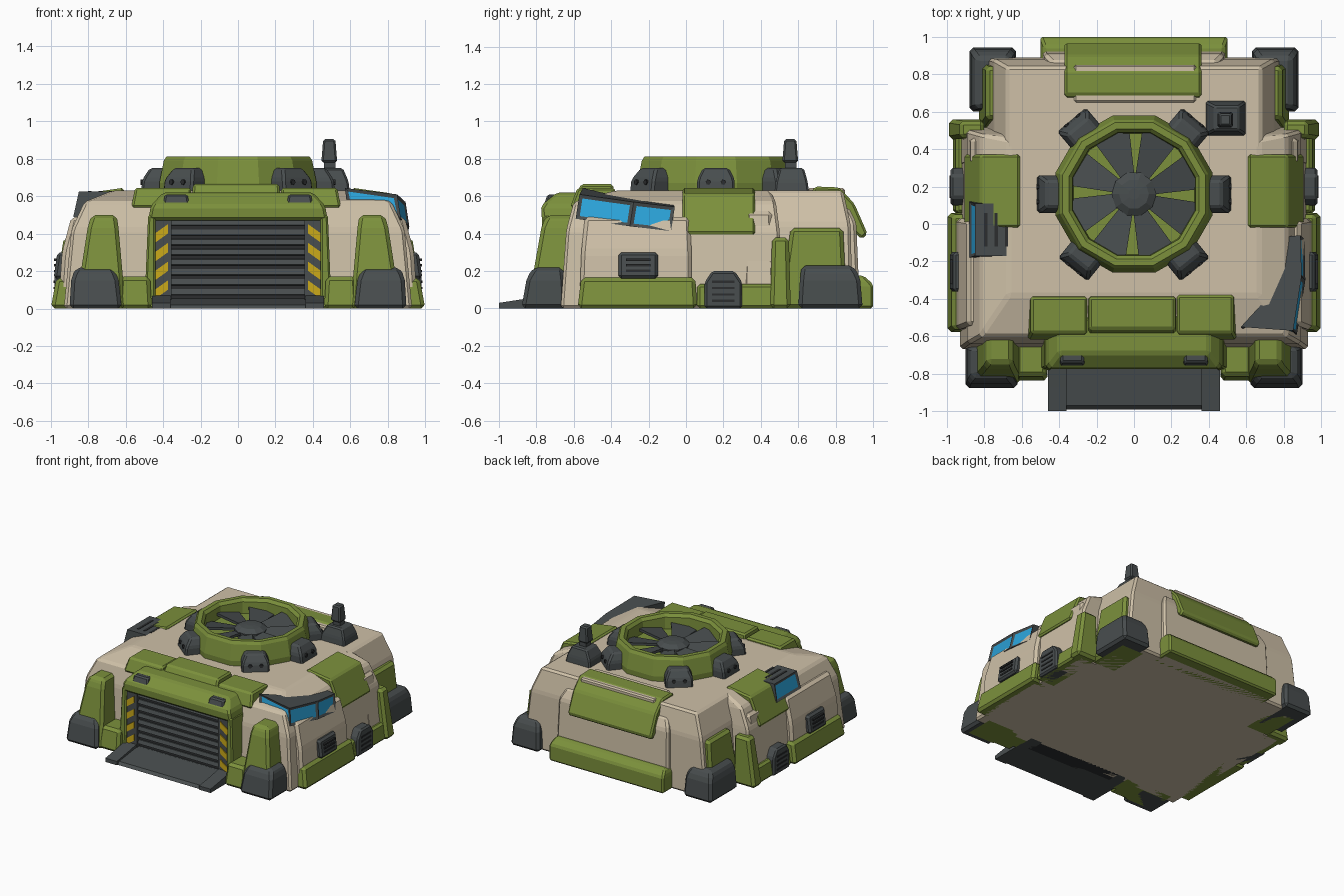
import bpy, bmesh, math
from mathutils import Matrix, Vector

default_cube = bpy.data.objects.get("Cube")
if default_cube:
    bpy.data.objects.remove(default_cube, do_unlink=True)


def make_material(name, rgb):
    material = bpy.data.materials.new(name)
    material.use_nodes = True
    material.diffuse_color = (*rgb, 1)
    shader = next(n for n in material.node_tree.nodes if n.type == "BSDF_PRINCIPLED")
    shader.inputs["Base Color"].default_value = (*rgb, 1)
    return material


colours = {
    "olive": make_material("olive green paint", (.2, .28, .045)),
    "sand": make_material("sand paint", (.62, .53, .39)),
    "charcoal": make_material("charcoal metal", (.065, .075, .077)),
    "black": make_material("dark groove", (.025, .027, .028)),
    "blue": make_material("blue glass", (.025, .38, .72)),
    "yellow": make_material("warning yellow", (.6, .4, .01)),
}
PIVOT = Vector((0, .16, 0))


def loft(name, colour, rings, bevel=0, mirror=False, spin=0, glass=None):
    """Skin between rings of points; optional bevel, mirrored copy, turn about the fan, inset glass."""
    for side in ((1, -1) if mirror else (1,)):
        bm = bmesh.new()
        loops = [[bm.verts.new(p) for p in ring] for ring in rings]
        count = len(loops[0])
        bm.faces.new(loops[0][::-1])
        bm.faces.new(loops[-1])
        for low, high in zip(loops, loops[1:]):
            for i in range(count):
                j = (i + 1) % count
                bm.faces.new((low[i], low[j], high[j], high[i]))
        bmesh.ops.recalc_face_normals(bm, faces=bm.faces)
        if bevel:
            bmesh.ops.bevel(bm, geom=bm.edges[:], offset=bevel, segments=1,
                            affect="EDGES", clamp_overlap=True)
        if glass:
            bm.normal_update()
            for face in [f for f in bm.faces if glass(f)]:
                bmesh.ops.inset_individual(bm, faces=[face], thickness=.026, depth=-.008)
                face.material_index = 1
        if spin:
            turn = Matrix.Translation(PIVOT) @ Matrix.Rotation(spin, 4, "Z") @ Matrix.Translation(-PIVOT)
            bm.transform(turn)
        if side < 0:
            bm.transform(Matrix.Scale(-1, 4, (1, 0, 0)))
        bmesh.ops.recalc_face_normals(bm, faces=bm.faces)
        prefix = ("left_" if side > 0 else "right_") if mirror else ""
        mesh = bpy.data.meshes.new(prefix + name)
        bm.to_mesh(mesh)
        bm.free()
        mesh.materials.append(colours[colour])
        if glass:
            mesh.materials.append(colours["blue"])
        bpy.context.collection.objects.link(bpy.data.objects.new(prefix + name, mesh))


def block(name, colour, *boxes, **options):
    """Stack of rectangles, each given as x0, x1, y0, y1, z."""
    rings = [[(a, c, z), (b, c, z), (b, d, z), (a, d, z)] for a, b, c, d, z in boxes]
    loft(name, colour, rings, **options)


def plain_box(name, colour, x0, x1, y0, y1, z0, z1, **options):
    block(name, colour, (x0, x1, y0, y1, z0), (x0, x1, y0, y1, z1), **options)


def prism(name, colour, outline, axis, low, high, **options):
    place = {"x": lambda a, b, h: (h, a, b), "y": lambda a, b, h: (a, h, b),
             "z": lambda a, b, h: (a, b, h)}[axis]
    loft(name, colour, [[place(a, b, h) for a, b in outline] for h in (low, high)], **options)


def lathe(name, colour, profile, sides, phase=0):
    rings = []
    for radius, z in profile:
        angles = [math.tau * (i + phase) / sides for i in range(sides)]
        rings.append([PIVOT + Vector((radius * math.cos(a), radius * math.sin(a), z)) for a in angles])
    loft(name, colour, rings)


# Hull
block("main_hull", "sand", (-.93, .93, -.67, .52, 0), (-.89, .89, -.64, .5, .42),
      (-.82, .82, -.6, .48, .57), (-.67, .67, -.38, .45, .63), bevel=.015)
block("rear_hull", "sand", (-.8, .8, .4, .89, 0), (-.75, .75, .4, .88, .45),
      (-.68, .68, .4, .84, .63), bevel=.015)
block("side_panel", "sand", (.7, .96, -.57, .03, 0), (.7, .94, -.56, .03, .3),
      (.7, .89, -.54, .02, .49), bevel=.02, mirror=True)
block("rear_side_panel", "sand", (.7, .94, .3, .48, 0), (.7, .87, .32, .46, .52),
      bevel=.02, mirror=True)

# Side armour
block("side_skirt", "olive", (.8, 1, -.58, .06, 0), (.8, .97, -.56, .05, .165),
      bevel=.02, mirror=True)
block("rear_skirt", "olive", (.8, .97, .06, .5, 0), (.8, .95, .06, .5, .13),
      bevel=.015, mirror=True)
block("side_post", "olive", (.8, .99, .45, .56, 0), (.8, .93, .46, .55, .38),
      bevel=.02, mirror=True)
prism("shoulder_plate", "olive", [(.61, .645), (.82, .615), (.91, .4), (.85, .38), (.6, .5)],
      "y", -.02, .37, bevel=.012, mirror=True)
prism("arch_vent", "charcoal", [(.1, 0), (.3, 0), (.3, .14), (.26, .2), (.14, .2), (.1, .14)],
      "x", .85, .98, bevel=.012, mirror=True)
block("side_vent", "charcoal", (.85, .985, -.36, -.15, .16), (.85, .965, -.36, -.15, .3),
      bevel=.015, mirror=True)
for i in range(4):
    z = .035 + i * .034
    plain_box("arch_slot", "black", .97, .985, .14, .26, z, z + .012, mirror=True)
for i in range(3):
    z = .195 + i * .03
    plain_box("vent_slot", "black", .96, .984, -.32, -.19, z, z + .012, mirror=True)

# Corner pillars and feet
block("front_pillar", "olive", (.6, .87, -.85, -.58, 0), (.64, .8, -.77, -.58, .45),
      (.65, .78, -.74, -.58, .5), bevel=.02, mirror=True)
block("front_foot", "charcoal", (.62, .9, -.88, -.64, 0), (.64, .89, -.85, -.65, .17),
      (.67, .86, -.81, -.66, .22), bevel=.02, mirror=True)
block("front_low_armour", "olive", (.46, .64, -.84, -.6, 0), (.47, .63, -.81, -.6, .17),
      bevel=.02, mirror=True)
block("rear_pillar", "olive", (.6, .83, .5, .86, 0), (.6, .79, .56, .84, .43),
      bevel=.02, mirror=True)
block("rear_foot", "charcoal", (.63, .88, .6, .945, 0), (.64, .87, .61, .93, .17),
      (.67, .84, .62, .89, .23), bevel=.02, mirror=True)

# Entrance with shutter, frame, canopy and ramp
plain_box("shutter", "black", -.38, .38, -.73, -.6, 0, .5)
for i in range(9):
    z = .015 + i * .053
    prism("shutter_slat", "charcoal", [(-.72, z), (-.745, z + .008), (-.735, z + .036), (-.72, z + .04)],
          "x", -.36, .36)
block("door_frame", "olive", (.44, .5, -.78, -.6, 0), (.44, .48, -.77, -.6, .5),
      bevel=.01, mirror=True)
plain_box("warning_strip", "charcoal", .355, .455, -.755, -.6, 0, .48, mirror=True)
for i in range(4):
    z = .05 + i * .1
    prism("warning_stripe", "yellow", [(.375, z + .05), (.445, z), (.445, z + .05), (.375, z + .1)],
          "y", -.762, -.754, mirror=True)
block("door_canopy", "olive", (-.48, .48, -.77, -.5, .47), (-.465, .465, -.775, -.5, .55),
      (-.4, .4, -.69, -.5, .62), bevel=.015)
block("canopy_lamp", "charcoal", (.26, .4, -.76, -.66, .555), (.27, .39, -.74, -.68, .61),
      bevel=.01, mirror=True)
prism("ramp", "charcoal", [(-.99, 0), (-.7, 0), (-.7, .055), (-.97, .02)], "x", -.38, .38)
prism("ramp_rail", "charcoal", [(-1, 0), (-.7, 0), (-.7, .08), (-.87, .05), (-1, .03)],
      "x", .36, .46, mirror=True)
block("roof_plate_middle", "olive", (-.25, .23, -.62, -.38, .55), (-.24, .22, -.56, -.39, .665), bevel=.012)
block("roof_plate_left", "olive", (.23, .55, -.62, -.37, .54), (.23, .53, -.58, -.38, .645), bevel=.012)
block("roof_plate_right", "olive", (-.57, -.25, -.62, -.38, .54), (-.55, -.25, -.58, -.39, .645), bevel=.012)

# Rear hatch and bumper
block("rear_box", "sand", (-.49, .49, .8, .93, 0), (-.48, .48, .8, .91, .46),
      (-.44, .44, .8, .87, .54), bevel=.015)
plain_box("rear_plate_mount", "sand", -.32, .33, .65, .85, .6, .643, bevel=.01)
prism("rear_plate", "olive", [(.67, .62), (.69, .652), (.82, .647), (.9, .56), (.97, .4), (.94, .37), (.8, .5)],
      "x", -.37, .36, bevel=.012)
block("rear_bumper", "olive", (-.5, .5, .8, 1, 0), (-.5, .5, .8, 1, .13),
      (-.48, .48, .8, .95, .175), bevel=.012)

# Fan ring with clamps
lathe("fan_ring", "olive", [(.43, .6), (.435, .67), (.41, .79), (.395, .813), (.36, .813),
                            (.34, .79), (.335, .7), (.02, .7)], 12, .5)
lathe("fan_hub", "charcoal", [(.12, .69), (.12, .74), (.08, .765), (.03, .77)], 10)
for i in range(8):
    flat = [(.09, -.04), (.335, -.11), (.335, .09), (.09, .03)]
    rings = [[PIVOT + Vector((r, w, z + w * .2)) for r, w in flat] for z in (.715, .735)]
    loft("fan_blade", "charcoal", rings, spin=math.tau * (i + .5) / 8)
for degrees in (0, 50, 130, 180, 231, 309):
    turn = math.radians(degrees)
    block("ring_clamp", "charcoal", (.36, .52, .06, .26, .61), (.36, .51, .06, .26, .69),
          (.38, .47, .09, .23, .75), bevel=.012, spin=turn)
    for y in (.12, .2):
        bolt = [(y + .015 * math.cos(k), .675 + .015 * math.sin(k)) for k in range(6)]
        prism("clamp_bolt", "black", bolt, "x", .5, .52, spin=turn)

# Antenna
block("antenna_base", "charcoal", (.38, .6, .47, .66, .6), (.39, .59, .48, .65, .68),
      (.43, .56, .5, .63, .75), bevel=.01)
plain_box("antenna_neck", "charcoal", .46, .52, .53, .59, .74, .8)
block("antenna_head", "charcoal", (.445, .53, .515, .6, .78), (.455, .52, .525, .59, .905), bevel=.01)

# Wraparound cockpit window
footprint = [(.59, -.57), (.87, -.59), (.915, -.3), (.91, -.08), (.81, -.09), (.7, -.45)]
slope = [.64 - .13 * (x - .6) - .12 * (y + .55) for x, y in footprint]
loft("cockpit_window", "charcoal",
     [[(x, y, z - .13) for (x, y), z in zip(footprint, slope)],
      [(x - .02, y + .02, z) for (x, y), z in zip(footprint, slope)]],
     glass=lambda f: abs(f.normal.z) < .6 and (f.normal.y < -.8 or f.normal.x > .8))

# Roof grille on the right side
block("grille_box", "charcoal", (-.88, -.62, -.18, .12, .49), (-.85, -.63, -.17, .11, .625),
      glass=lambda f: f.normal.x < -.8)
for i in range(3):
    x = -.8 + i * .055
    plain_box("grille_slot", "black", x, x + .018, -.12, .06, .62, .628)
